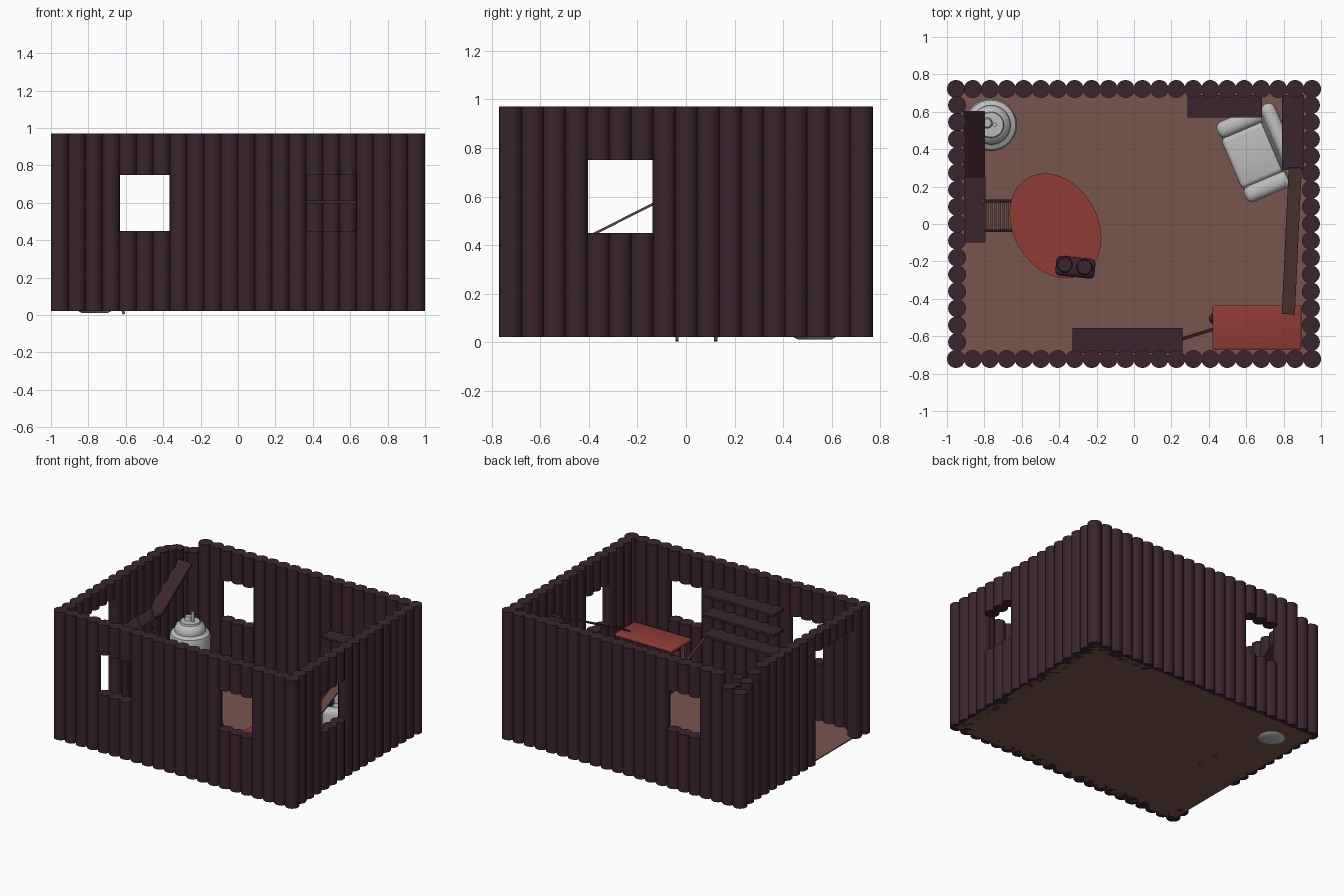
import bpy, bmesh, math
from mathutils import Vector, Matrix

if "Cube" in bpy.data.objects:
    bpy.data.objects.remove(bpy.data.objects["Cube"])

def mat(name, c):
    m = bpy.data.materials.new(name)
    m.diffuse_color = (*c, 1)
    m.use_nodes = True
    m.node_tree.nodes["Principled BSDF"].inputs["Base Color"].default_value = m.diffuse_color
    return m

LOG = mat("dark log", (0.042, 0.018, 0.027))
FLOOR = mat("floor brown", (0.185, 0.09, 0.076))
PLANK = mat("plank brown", (0.115, 0.057, 0.047))
RED = mat("red top", (0.28, 0.043, 0.036))
GREY = mat("light grey", (0.5, 0.5, 0.5))

def finish(bm, name, m, smooth=True):
    bmesh.ops.recalc_face_normals(bm, faces=bm.faces)
    me = bpy.data.meshes.new(name)
    bm.to_mesh(me)
    bm.free()
    me.materials.append(m)
    o = bpy.data.objects.new(name, me)
    bpy.context.collection.objects.link(o)
    if smooth:
        bpy.ops.object.select_all(action='DESELECT')
        o.select_set(True)
        bpy.context.view_layer.objects.active = o
        bpy.ops.object.shade_smooth_by_angle(angle=math.radians(40))
    return o

def cyl(bm, x, y, z0, z1, r, r2=None, n=20):
    bmesh.ops.create_cone(bm, cap_ends=True, segments=n, radius1=r, radius2=r if r2 is None else r2,
                          depth=z1 - z0, matrix=Matrix.Translation((x, y, (z0 + z1) / 2)))

def box(name, lo, hi, m, bevel=0, frame=None, segs=3):
    lo, hi = Vector(lo), Vector(hi)
    bm = bmesh.new()
    bmesh.ops.create_cube(bm, size=1, matrix=Matrix.Translation((lo + hi) / 2) @ Matrix.Diagonal((*(hi - lo), 1)))
    if bevel:
        bmesh.ops.bevel(bm, geom=bm.edges[:], offset=bevel, segments=segs, affect='EDGES', profile=0.5)
    if frame:
        bm.transform(frame)
    return finish(bm, name, m, bool(bevel))

def beam(name, a, b, w, t, m, side=(0, 1, 0)):
    # board from a to b, w wide along side, t thick
    a, b, s = Vector(a), Vector(b), Vector(side)
    d = (b - a).normalized()
    s = (s - d * s.dot(d)).normalized()
    n = d.cross(s)
    f = Matrix((d, s, n)).transposed().to_4x4()
    f.translation = a
    return box(name, (0, -w / 2, -t / 2), ((b - a).length, w / 2, t / 2), m, frame=f)

# Log walls: every log is split where a window or door interrupts it
R, Z0, Z1, STEP = 0.048, 0.022, 0.972, 0.0905

def log_wall(name, spots, openings, tops={}):
    bm = bmesh.new()
    for i, (x, y, along) in enumerate(spots):
        spans = [(Z0, tops.get(i, Z1))]
        for a0, a1, lo, hi in openings:
            if a0 < along < a1:
                spans = [(Z0, lo), (hi, Z1)]
        for lo, hi in spans:
            if hi - lo > 0.01:
                cyl(bm, x, y, lo, hi, R)
    finish(bm, name, LOG)

xs = [-0.952 + i * 1.904 / 21 for i in range(22)]
ys = [0.635 - i * STEP for i in range(15)]
log_wall("front_wall", [(x, -0.722, x) for x in xs], [(-0.64, -0.36, 0.45, 0.75), (0.36, 0.64, 0.45, 0.75)])
log_wall("back_wall", [(x, 0.722, x) for x in xs], [(-0.64, -0.36, 0.45, 0.75)], {0: 0.87, 1: 0.89})
log_wall("right_wall", [(0.946, y, y) for y in ys], [(-0.41, -0.13, 0.45, 0.75)])
log_wall("left_wall", [(-0.946, y, y) for y in ys], [(-0.6, -0.13, Z0, 0.85)], {0: 0.92, 1: 0.95})

# Floor
box("floor", (-0.96, -0.73, 0.022), (0.96, 0.73, 0.03), FLOOR)

# Wall shelves
for i, z in enumerate((0.48, 0.63, 0.78)):
    box(f"front_shelf_{i}", (-0.33, -0.69, z - 0.01), (0.26, -0.555, z + 0.008), LOG)
box("back_shelf", (0.285, 0.57, 0.597), (0.685, 0.69, 0.613), LOG)
box("right_shelf", (0.79, 0.29, 0.755), (0.91, 0.69, 0.773), LOG)
box("left_shelf", (-0.91, -0.1, 0.6), (-0.795, 0.25, 0.618), LOG)
beam("left_sloped_shelf", (-0.853, 0.25, 0.61), (-0.853, 0.6, 0.85), 0.115, 0.018, LOG, (1, 0, 0))

# Leaning boards
beam("ramp", (0.825, -0.48, 0.395), (0.862, 0.3, 0.79), 0.07, 0.01, PLANK, (1, 0, 0))
beam("leaning_pole", (0.24, -0.62, 0.49), (0.53, -0.53, 0.03), 0.014, 0.014, PLANK)

# Ladder
foot, head = Vector((-0.61, 0, 0.005)), Vector((-0.805, 0, 0.7))
for y in (-0.037, 0.123):
    beam("ladder_rail", foot + Vector((0, y, 0)), head + Vector((0, y, 0)), 0.014, 0.014, PLANK)
for i in range(1, 9):
    p = foot.lerp(head, i / 9)
    box("ladder_rung", p + Vector((-0.006, -0.037, -0.006)), p + Vector((0.006, 0.123, 0.006)), PLANK)

# Rectangular table
box("side_table_top", (0.42, -0.672, 0.345), (0.895, -0.435, 0.37), RED, 0.01)
for x in (0.46, 0.855):
    for y in (-0.635, -0.475):
        box("side_table_leg", (x - 0.015, y - 0.015, 0.03), (x + 0.015, y + 0.015, 0.346), PLANK)
bm = bmesh.new()
bmesh.ops.create_uvsphere(bm, u_segments=16, v_segments=10, radius=0.03, matrix=Matrix.Translation((0.43, -0.505, 0.31)))
finish(bm, "side_table_knob", LOG)

# Oval table with legs
bm = bmesh.new()
cyl(bm, 0, 0, 0.325, 0.345, 1, n=48)
turn = Matrix.Translation((-0.42, -0.01, 0)) @ Matrix.Rotation(math.radians(120), 4, 'Z')
bm.transform(turn @ Matrix.Diagonal((0.296, 0.226, 1, 1)))
finish(bm, "oval_table_top", RED)
for sx in (-1, 1):
    for sy in (-1, 1):
        bm = bmesh.new()
        cyl(bm, sx * 0.16, sy * 0.11, 0.03, 0.326, 0.015, n=12)
        bm.transform(turn)
        finish(bm, "oval_table_leg", PLANK)

# Dark twin-barrel object at the table edge
bm = bmesh.new()
for x, y in ((-0.37, -0.218), (-0.265, -0.23)):
    cyl(bm, x, y, 0.346, 0.435, 0.048, 0.038)
finish(bm, "twin_barrels", LOG)
box("twin_barrel_body", (-0.105, -0.053, 0.346), (0.105, 0.053, 0.4), LOG, 0.025,
    Matrix.Translation((-0.313, -0.231, 0)) @ Matrix.Rotation(-0.1, 4, 'Z'))

# Round boiler: lathed body, lid, handle and side bar
prof = [(0, 0.012), (0.07, 0.012), (0.105, 0.03), (0.13, 0.08), (0.14, 0.12), (0.14, 0.35), (0.132, 0.375),
        (0.112, 0.385), (0.105, 0.39), (0.105, 0.41), (0.095, 0.435), (0.07, 0.45), (0.066, 0.462), (0, 0.465)]
bm = bmesh.new()
vs = [bm.verts.new((r, 0, z)) for r, z in prof]
es = [bm.edges.new(p) for p in zip(vs, vs[1:])]
bmesh.ops.spin(bm, geom=vs + es, cent=(0, 0, 0), axis=(0, 0, 1), angle=math.tau, steps=32)
bmesh.ops.remove_doubles(bm, verts=bm.verts, dist=0.0005)
cyl(bm, 0.02, 0, 0.46, 0.53, 0.012, n=12)
cyl(bm, -0.02, 0.01, 0.46, 0.49, 0.03, 0.022, n=16)
bm.transform(Matrix.Translation((-0.765, 0.53, 0)))
finish(bm, "boiler", GREY)

# Armchair facing left, turned slightly
frame = Matrix.Translation((0.52, 0.32, 0)) @ Matrix.Rotation(math.radians(23), 4, 'Z')
box("armchair_base", (0.01, -0.2, 0.03), (0.28, 0.2, 0.15), GREY, 0.015, frame)
box("armchair_seat", (0, -0.145, 0.14), (0.27, 0.145, 0.215), GREY, 0.025, frame)
for s in (-1, 1):
    box("armchair_arm", (0.0, s * 0.187 - 0.045, 0.03), (0.27, s * 0.187 + 0.045, 0.33), GREY, 0.035, frame)
lean = frame @ Matrix.Translation((0.22, 0, 0.03)) @ Matrix.Rotation(math.radians(6), 4, 'Y')
box("armchair_back", (-0.005, -0.225, 0), (0.075, 0.225, 0.43), GREY, 0.035, lean)
